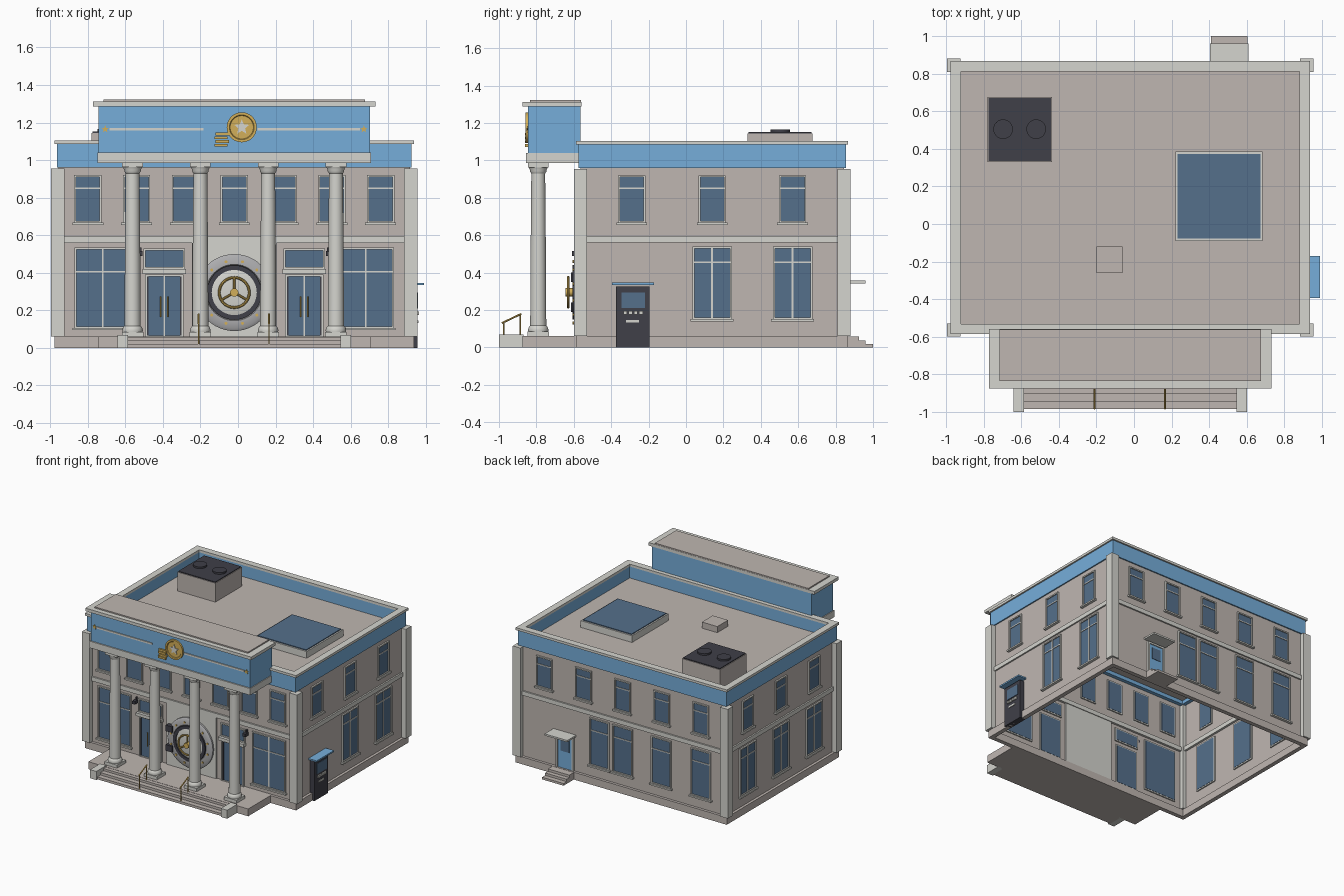
import bpy, bmesh, math
from mathutils import Matrix, Vector

cube = bpy.data.objects.get("Cube")
if cube:
    bpy.data.objects.remove(cube, do_unlink=True)


def material(name, r, g, b):
    m = bpy.data.materials.new(name)
    m.use_nodes = True
    m.diffuse_color = (r, g, b, 1)
    m.node_tree.nodes["Principled BSDF"].inputs["Base Color"].default_value = (r, g, b, 1)
    return m


WALL = material("warm grey stone", .52, .47, .44)
TRIM = material("pale trim", .66, .66, .62)
BLUE = material("sky blue", .18, .42, .70)
GLASS = material("window blue", .09, .16, .26)
DARK = material("charcoal", .05, .05, .065)
GOLD = material("gold", .65, .43, .10)
STEEL = material("vault steel", .42, .42, .43)

# Centre and half size of the main block
CX, CY, HX, HY = -.02, .14, .935, .705
ROOF = .99


def finish(name, bm, mat, smooth=False):
    bmesh.ops.recalc_face_normals(bm, faces=bm.faces)
    me = bpy.data.meshes.new(name)
    bm.to_mesh(me)
    bm.free()
    me.materials.append(mat)
    ob = bpy.data.objects.new(name, me)
    bpy.context.collection.objects.link(ob)
    if smooth:
        bpy.ops.object.select_all(action='DESELECT')
        ob.select_set(True)
        bpy.context.view_layer.objects.active = ob
        bpy.ops.object.shade_smooth_by_angle(angle=math.radians(35))
    return ob


def boxes(name, mat, spans):
    """One object from boxes given as (x0, x1, y0, y1, z0, z1)."""
    bm = bmesh.new()
    for x0, x1, y0, y1, z0, z1 in spans:
        mid = Vector((x0 + x1, y0 + y1, z0 + z1)) / 2
        size = (abs(x1 - x0), abs(y1 - y0), abs(z1 - z0), 1)
        bmesh.ops.create_cube(bm, size=1, matrix=Matrix.Translation(mid) @ Matrix.Diagonal(size))
    return finish(name, bm, mat)


def band(name, mat, out, thick, z0, z1):
    """Rectangular ring around the main block."""
    x, y = HX + out, HY + out
    spans = []
    for s in (-1, 1):
        spans.append((CX - x, CX + x, CY + s * y, CY + s * (y - thick), z0, z1))
        spans.append((CX + s * x, CX + s * (x - thick), CY - y + thick, CY + y - thick, z0, z1))
    return boxes(name, mat, spans)


def lathe(name, mat, profile, loc, forward=False, steps=32):
    """Turn (radius, height) points about z, or about the axis facing forward."""
    bm = bmesh.new()
    vs = [bm.verts.new((r, 0, h)) for r, h in profile]
    es = [bm.edges.new(p) for p in zip(vs, vs[1:])]
    bmesh.ops.spin(bm, geom=vs + es, cent=(0, 0, 0), axis=(0, 0, 1),
                   angle=math.tau, steps=steps)
    bmesh.ops.remove_doubles(bm, verts=bm.verts, dist=1e-5)
    turn = Matrix.Rotation(math.pi / 2 if forward else 0, 4, 'X')
    bm.transform(Matrix.Translation(loc) @ turn)
    return finish(name, bm, mat, True)


def disc(name, mat, r, h, loc, forward=False, steps=32):
    return lathe(name, mat, [(0, 0), (r, 0), (r, h), (0, h)], loc, forward, steps)


def rod(name, mat, a, b, r):
    a, b = Vector(a), Vector(b)
    bm = bmesh.new()
    rot = (b - a).to_track_quat('Z', 'Y').to_matrix().to_4x4()
    bmesh.ops.create_cone(bm, cap_ends=True, segments=10, radius1=r, radius2=r,
                          depth=(b - a).length, matrix=Matrix.Translation((a + b) / 2) @ rot)
    return finish(name, bm, mat, True)


def star(name, mat, r, x, y, z):
    bm = bmesh.new()
    vs = []
    for i in range(10):
        a, q = math.pi / 2 + i * math.pi / 5, r * (1 if i % 2 == 0 else .45)
        vs.append(bm.verts.new((x + q * math.cos(a), y, z + q * math.sin(a))))
    face = bm.faces.new(vs)
    ext = bmesh.ops.extrude_face_region(bm, geom=[face])
    top = [v for v in ext["geom"] if isinstance(v, bmesh.types.BMVert)]
    bmesh.ops.translate(bm, verts=top, vec=(0, -.006, 0))
    return finish(name, bm, mat)


def on(side, u0, u1, z0, z1, d0, d1):
    """Box span on a wall: u runs along it, d points out of it."""
    if side in ("front", "back"):
        s = -1 if side == "front" else 1
        return (u0, u1, CY + s * (HY + d0), CY + s * (HY + d1), z0, z1)
    s = 1 if side == "left" else -1
    return (CX + s * (HX + d0), CX + s * (HX + d1), u0, u1, z0, z1)


def window(name, side, u, w, z0, z1, split=False, bar=.75, sill=True):
    a, b, f, o = u - w / 2, u + w / 2, .01, .012
    boxes(name + "_glass", GLASS, [on(side, a, b, z0, z1, -.012, .003)])
    frame = [on(side, a - f, a, z0 - f, z1 + f, -.01, o), on(side, b, b + f, z0 - f, z1 + f, -.01, o),
             on(side, a, b, z1, z1 + f, -.01, o), on(side, a, b, z0 - f, z0, -.01, o)]
    if bar:
        zb = z0 + bar * (z1 - z0)
        frame.append(on(side, a, b, zb - .004, zb + .004, 0, .008))
    if split:
        frame.append(on(side, u - .005, u + .005, z0, z1, 0, .008))
    if sill:
        frame.append(on(side, a - .02, b + .02, z0 - .02, z0 - .008, 0, .022))
    boxes(name + "_frame", TRIM, frame)


# Main shell, open underneath, with the roof deck
bm = bmesh.new()
bmesh.ops.create_cube(bm, size=1, matrix=Matrix.Translation((CX, CY, ROOF / 2))
                      @ Matrix.Diagonal((2 * HX, 2 * HY, ROOF, 1)))
bmesh.ops.delete(bm, geom=[f for f in bm.faces if f.calc_center_median().z < .01], context='FACES')
finish("walls_and_roof", bm, WALL)
band("plinth", WALL, .022, .035, 0, .06)
band("belt_course", TRIM, .012, .03, .56, .595)
band("parapet", BLUE, .01, .04, .96, 1.09)
band("coping", TRIM, .022, .055, 1.085, 1.105)
corners = []
for sx in (-1, 1):
    for sy in (-1, 1):
        x, y = CX + sx * (HX + .04), CY + sy * (HY + .035)
        corners.append((x, x - sx * .07, y, y - sy * .07, .06, .955))
boxes("corner_pilasters", TRIM, corners)

# Upper and lower windows
for i in range(7):
    window("front_upper_window", "front", CX + (i - 3) * .26, .125, .675, .91)
for i in range(5):
    window("back_upper_window", "back", CX + (i - 2) * .355, .125, .675, .91)
for u in (-.73, -.37, -.02, .19):
    window("back_lower_window", "back", u, .16, .16, .53)
for side in ("left", "right"):
    for i in (-1, 0, 1):
        u = CY + i * .43
        window(side + "_upper_window", side, u, .125, .675, .91)
        if side == "right" or i >= 0:
            window(side + "_lower_window", side, u, .19, .16, .53, True, .8)

# Shop-front windows and glazed double doors, mirrored about the vault
for s in (-1, 1):
    window("front_display_window", "front", CX + s * .70, .28, .115, .525, True, .71)
    u = CX + s * .373
    window("door_transom", "front", u, .20, .43, .52, bar=0, sill=False)
    window("entrance_door", "front", u, .185, .065, .38, True, 0, sill=False)
    boxes("door_canopy", TRIM, [on("front", u - .115, u + .115, .395, .42, 0, .035)])
    boxes("door_edges", DARK, [on("front", u + k * .088 - .004, u + k * .088 + .004, .065, .38, 0, .007)
                               for k in (-1, 1)])
    for k in (-1, 1):
        rod("door_handle", GOLD, (u + k * .018, -.585, .165), (u + k * .018, -.585, .275), .004)
    c = CX + s * .50
    boxes("security_camera", DARK, [on("front", c - .012, c + .012, .49, .515, 0, .045),
                                    on("front", c - .005, c + .005, .51, .535, 0, .015)])

# Vault door
VZ, VY = .295, CY - HY
vault = (CX, VY, VZ)
boxes("vault_backing", TRIM, [on("front", CX - .225, CX + .225, .06, .56, -.012, .012)])
lathe("vault_surround", STEEL, [(.205, 0), (.205, .025), (.19, .035), (.15, .035), (.14, .02), (0, .02)],
      vault, True, 48)
lathe("vault_dark_ring", DARK, [(.145, .01), (.145, .042), (.12, .042), (.12, .01)], vault, True, 48)
lathe("vault_door", TRIM, [(.12, .01), (.12, .034), (.09, .042), (0, .042)], vault, True, 48)
for i in range(12):
    a = (i + .5) * math.tau / 12
    disc("vault_bolt", GOLD, .008, .01, (CX + .17 * math.cos(a), VY - .032, VZ + .17 * math.sin(a)), True, 10)
ring = [(.08 + .007 * math.cos(t * math.tau / 8), .065 + .007 * math.sin(t * math.tau / 8)) for t in range(9)]
lathe("vault_wheel", GOLD, ring, vault, True)
disc("vault_hub", GOLD, .022, .08, vault, True, 20)
for i in range(3):
    a = math.pi / 2 + i * math.tau / 3
    rod("wheel_spoke", GOLD, (CX, VY - .065, VZ),
        (CX + .085 * math.cos(a), VY - .065, VZ + .085 * math.sin(a)), .006)
boxes("vault_hinges", DARK, [on("front", CX - .205, CX - .15, z - .025, z + .025, 0, .05)
                             for z in (VZ - .08, VZ + .08)])

# Porch floor, steps, cheek blocks and handrails
boxes("porch_floor", WALL, [(CX - .725, CX + .725, -.875, VY, 0, .06)])
boxes("front_steps", WALL, [(CX - .575, CX + .575, y, -.87, 0, z)
                            for y, z in ((-.985, .02), (-.945, .04), (-.905, .058))])
boxes("step_cheeks", TRIM, [(CX + s * .565, CX + s * .622, -1, -.87, 0, .07) for s in (-1, 1)])
for x in (-.21, .165):
    rod("handrail", GOLD, (x, -.985, .13), (x, -.88, .18), .005)
    rod("rail_post", GOLD, (x, -.975, .02), (x, -.975, .135), .004)
    rod("rail_post", GOLD, (x, -.885, .05), (x, -.885, .178), .004)

# Columns
shaft = [(0, .08), (.052, .08), (.055, .095), (.05, .11), (.043, .118), (.041, .5), (.037, .93),
         (.044, .94), (.044, .948), (.052, .965), (0, .965)]
for i in range(4):
    x, y = CX + (i - 1.5) * .361, -.79
    lathe("column", TRIM, shaft, (x, y, 0))
    boxes("column_blocks", TRIM, [(x - h, x + h, y - h, y + h, a, b)
                                  for h, a, b in ((.057, .06, .085), (.055, .963, .987))])

# Portico head
boxes("portico_beam", TRIM, [(CX - .728, CX + .728, -.855, VY, .985, 1.04)])
boxes("portico_sign_band", BLUE, [(CX - .722, CX + .722, -.845, VY, 1.04, 1.287)])
boxes("portico_cornice", TRIM, [(CX - .752, CX + .752, -.875, -.56, 1.287, 1.312)])
boxes("portico_roof", WALL, [(CX - .695, CX + .695, -.835, -.562, 1.3, 1.322)])
boxes("sign_stripes", TRIM, [(a, b, -.852, -.84, 1.158, 1.172) for a, b in ((-.685, -.185), (.105, .65))])
for x in (-.707, .67):
    star("small_star", GOLD, .02, x, -.845, 1.165)
lathe("medallion", GOLD, [(.08, 0), (.08, .014), (.066, .014), (.062, .009), (0, .009)],
      (.02, -.845, 1.175), True, 40)
star("medallion_star", TRIM, .042, .02, -.853, 1.175)
boxes("coin_stack", GOLD, [(-.125 + (i % 2) * .006, -.055 + (i % 2) * .006, -.86, -.845,
                            1.072 + i * .02, 1.087 + i * .02) for i in range(4)])

# Roof equipment
boxes("cooling_unit", WALL, [(-.781, -.436, .33, .675, ROOF, 1.145)])
boxes("cooling_unit_top", DARK, [(-.776, -.441, .335, .67, 1.14, 1.152)])
for x in (-.697, -.521):
    disc("fan_cover", DARK, .052, .016, (x, .505, 1.15))
boxes("skylight_curb", TRIM, [(.22, .685, -.09, .385, ROOF, 1.045)])
boxes("skylight_glass", GLASS, [(.232, .673, -.078, .373, 1.04, 1.052)])
boxes("roof_hatch", WALL, [(-.2, -.06, -.26, -.12, ROOF, 1.04)])

# Cash machine on the left wall
boxes("cash_machine", DARK, [on("left", -.375, -.195, 0, .325, -.01, .04)])
boxes("machine_screen", GLASS, [on("left", -.345, -.22, .21, .295, .04, .044)])
boxes("machine_keys", TRIM, [on("left", -.335 + i * .028, -.315 + i * .028, .175, .195, .04, .05)
                             for i in range(4)] + [on("left", -.32, -.25, .133, .147, .04, .046)])
boxes("machine_awning", BLUE, [on("left", -.395, -.17, .335, .347, 0, .075)])

# Back door with awning and steps
boxes("back_door", BLUE, [on("back", .435, .565, .06, .32, -.012, .008)])
boxes("back_door_window", GLASS, [on("back", .46, .54, .2, .295, 0, .012)])
boxes("back_door_frame", TRIM, [on("back", .42, .435, .06, .335, -.01, .016),
                                on("back", .565, .58, .06, .335, -.01, .016),
                                on("back", .435, .565, .32, .335, -.01, .016)])
boxes("back_awning", TRIM, [on("back", .405, .61, .343, .357, 0, .115)])
boxes("back_steps", WALL, [on("back", .41, .605, 0, z, 0, d)
                           for z, d in ((.058, .08), (.038, .115), (.018, .155))])
